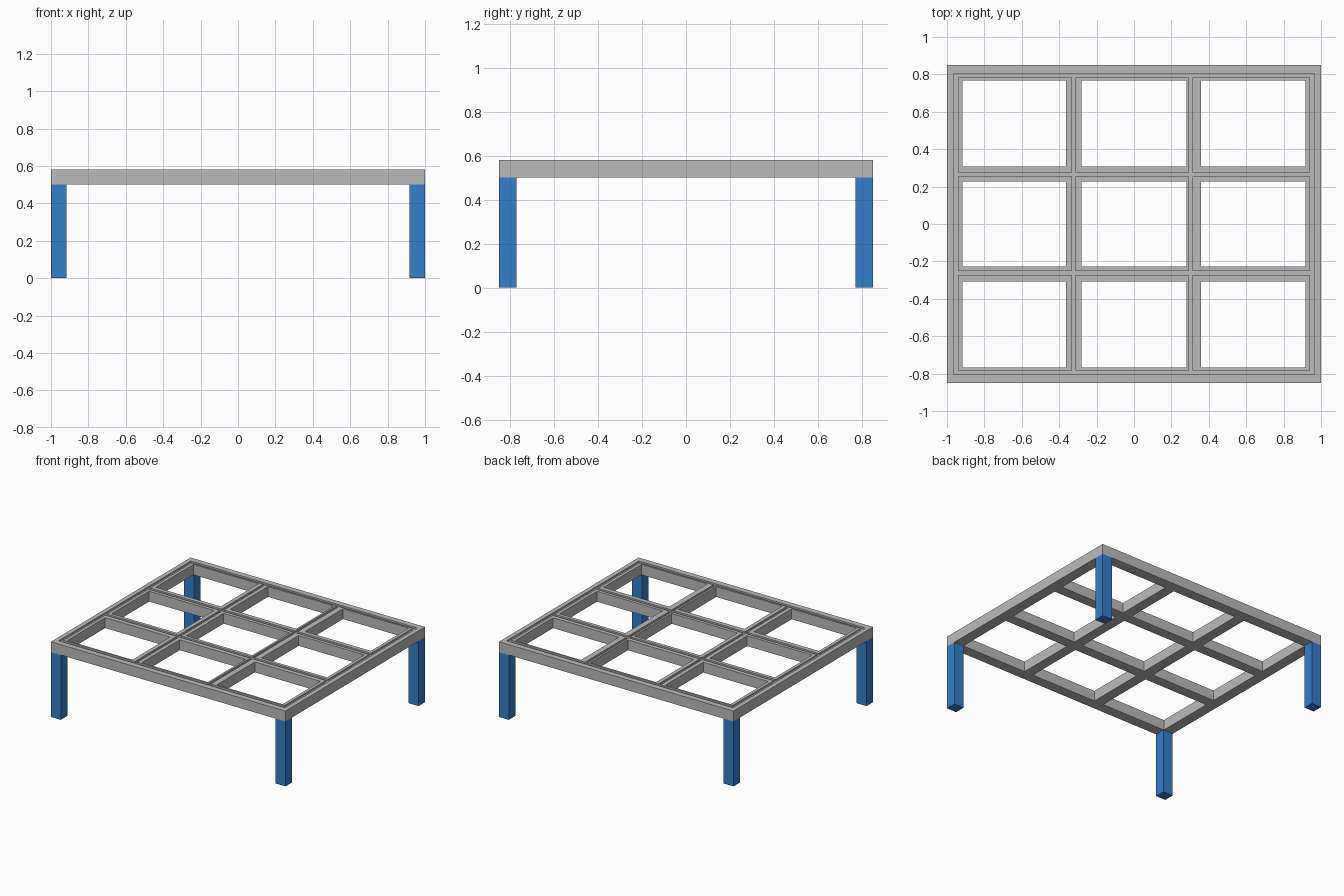
import bpy, bmesh

if "Cube" in bpy.data.objects:
    bpy.data.objects.remove(bpy.data.objects["Cube"])

def material(name, color):
    m = bpy.data.materials.new(name)
    m.diffuse_color = (*color, 1)
    m.use_nodes = True
    m.node_tree.nodes["Principled BSDF"].inputs["Base Color"].default_value = m.diffuse_color
    return m

grey = material("grey_frame", (0.5, 0.5, 0.5))
blue = material("blue_leg", (0.035, 0.21, 0.6))

def make(name, bm, mat):
    bmesh.ops.remove_doubles(bm, verts=bm.verts, dist=1e-5)
    me = bpy.data.meshes.new(name)
    bm.to_mesh(me)
    bm.free()
    me.materials.append(mat)
    ob = bpy.data.objects.new(name, me)
    bpy.context.collection.objects.link(ob)
    return ob

BOTTOM, GROOVE, TOP = 0.5, 0.568, 0.58

# Breaks repeat as: solid, groove, solid, opening
xs = [-1, -.965, -.942, -.918, -.363, -.332, -.312, -.282,
      .28, .295, .314, .358, .918, .942, .965, 1]
ys = [-.85, -.805, -.782, -.768, -.307, -.272, -.25, -.226,
      .228, .254, .276, .308, .768, .782, .805, .85]

def height(i, j):
    """Top height of one cell of the frame, or BOTTOM where it is open."""
    if not (0 <= i < 15 and 0 <= j < 15):
        return BOTTOM
    if i % 4 == 3 and j % 4 == 3:
        return BOTTOM
    if (i % 4 == 1 and 1 <= j <= 13) or (j % 4 == 1 and 1 <= i <= 13):
        return GROOVE
    return TOP

# Grid frame with nine openings and a recessed channel along every bar
bm = bmesh.new()

def quad(*pts):
    bm.faces.new([bm.verts.new(p) for p in pts])

for i in range(15):
    for j in range(15):
        h = height(i, j)
        if h == BOTTOM:
            continue
        x0, x1, y0, y1 = xs[i], xs[i + 1], ys[j], ys[j + 1]
        quad((x0, y0, h), (x1, y0, h), (x1, y1, h), (x0, y1, h))
        quad((x0, y1, BOTTOM), (x1, y1, BOTTOM), (x1, y0, BOTTOM), (x0, y0, BOTTOM))
        # side walls down to each lower neighbour
        for di, dj, a, b in ((0, -1, (x0, y0), (x1, y0)), (1, 0, (x1, y0), (x1, y1)),
                             (0, 1, (x1, y1), (x0, y1)), (-1, 0, (x0, y1), (x0, y0))):
            n = height(i + di, j + dj)
            if n < h:
                quad((*a, n), (*b, n), (*b, h), (*a, h))
# merge flat faces so only real edges remain
bmesh.ops.remove_doubles(bm, verts=bm.verts, dist=1e-5)
make("grid_frame", bm, grey)

# Four square corner legs
LX, LY = 0.084, 0.08
for sy, fb in ((-1, "front"), (1, "back")):
    for sx, lr in ((-1, "left"), (1, "right")):
        bm = bmesh.new()
        bmesh.ops.create_cube(bm, size=1)
        bmesh.ops.scale(bm, vec=(LX, LY, BOTTOM), verts=bm.verts)
        bmesh.ops.translate(bm, verts=bm.verts,
                            vec=(sx * (1 - LX / 2), sy * (0.85 - LY / 2), BOTTOM / 2))
        make(f"{fb}_{lr}_leg", bm, blue)
